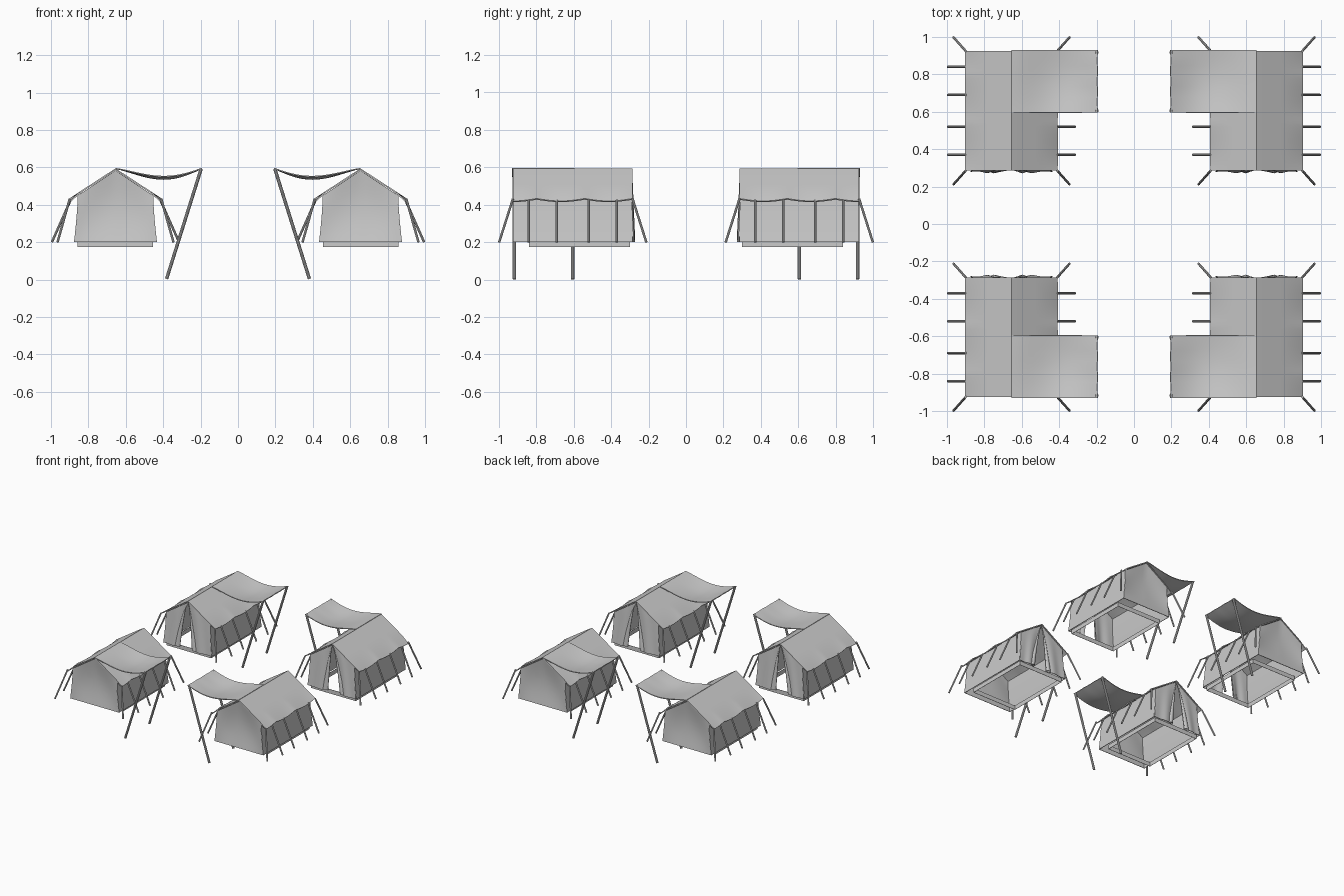
import bpy, bmesh, math
from mathutils import Vector

if "Cube" in bpy.data.objects:
    bpy.data.objects.remove(bpy.data.objects["Cube"])

# One tent is built in the (-x, +y) quarter, then mirrored to all four
CX, Y0, Y1 = -0.655, 0.285, 0.925
EAVE_X, EAVE_Z, RIDGE_Z = 0.245, 0.43, 0.59
SIDE_ROPES = (0.37, 0.52, 0.69, 0.84)


def finish(name, bm, thickness=0):
    bmesh.ops.recalc_face_normals(bm, faces=bm.faces)
    me = bpy.data.meshes.new(name)
    bm.to_mesh(me)
    bm.free()
    ob = bpy.data.objects.new(name, me)
    bpy.context.collection.objects.link(ob)
    bpy.ops.object.select_all(action='DESELECT')
    bpy.context.view_layer.objects.active = ob
    ob.select_set(True)
    if thickness:
        m = ob.modifiers.new("thickness", 'SOLIDIFY')
        m.thickness = thickness
        m.offset = 0
        bpy.ops.object.modifier_apply(modifier=m.name)
    bpy.ops.object.shade_smooth_by_angle(angle=math.radians(35))
    m = ob.modifiers.new("four_tents", 'MIRROR')
    m.use_axis = (True, True, False)
    m.use_mirror_merge = False
    return ob


def sheet(name, nu, nv, f, thickness=0.004):
    """Cloth sheet from a function of u, v in 0..1"""
    bm = bmesh.new()
    vs = [[bm.verts.new(f(i / nu, j / nv)) for j in range(nv + 1)] for i in range(nu + 1)]
    for i in range(nu):
        for j in range(nv):
            bm.faces.new((vs[i][j], vs[i + 1][j], vs[i + 1][j + 1], vs[i][j + 1]))
    return finish(name, bm, thickness)


def rods(name, pairs, r, sides=8):
    bm = bmesh.new()
    for a, b in pairs:
        a, b = Vector(a), Vector(b)
        d = b - a
        rot = d.to_track_quat('Z', 'Y').to_matrix().to_4x4()
        rot.translation = (a + b) / 2
        bmesh.ops.create_cone(bm, cap_ends=True, segments=sides, radius1=r, radius2=r,
                              depth=d.length, matrix=rot)
    return finish(name, bm)


def half_width(v):
    return 0.2 + 0.02 * (1 - v) ** 1.5


def under_roof(dx):
    return 0.583 - 0.66 * abs(dx)


# Roof: two slopes with a scalloped eave
def roof(u, v):
    t = u * 2 - 1
    y = Y0 + v * (Y1 - Y0)
    drop = 0.013 * abs(math.sin(2.5 * math.pi * v)) * max(0, abs(t) - 0.75) * 4
    return (CX + t * EAVE_X, y, RIDGE_Z - abs(t) * (RIDGE_Z - EAVE_Z) - drop)


sheet("roof", 8, 30, roof, 0.008)

# Long side walls
for s, label in ((-1, "outer"), (1, "inner")):
    def side(u, v, s=s):
        y = Y0 + 0.005 + u * (Y1 - Y0 - 0.01) + (u - 0.5) * 0.01 * (1 - v)
        return (CX + s * half_width(v), y, 0.2 + v * (under_roof(0.2) - 0.2))
    sheet(label + "_side_wall", 12, 8, side)


# Closed end wall
def back(u, v):
    t = u * 2 - 1
    top = under_roof(0.2 * t)
    bulge = 0.018 * math.sin(math.pi * v) * (1 - t * t)
    return (CX + t * half_width(v), Y1 - 0.005 - bulge + 0.003 * (1 - v), 0.2 + v * (top - 0.2))


sheet("back_wall", 16, 8, back)

# Open end: two door curtains parting from the apex, with folds
for s, gap, label in ((-1, 0.075, "left"), (1, 0.04, "right")):
    def curtain(u, v, s=s, gap=gap):
        outer = half_width(v)
        inner = gap * (1 - v) ** 0.6
        top = under_roof(0.2 * (1 - u))
        fold = 0.010 * u * math.sin(u * 8) * (1 - v) ** 0.7
        y = Y0 + 0.008 - 0.012 * (1 - v) + fold
        return (CX + s * (outer + u * (inner - outer)), y, 0.2 + v * (top - 0.2))
    sheet(label + "_door_curtain", 16, 10, curtain)

    # Folded back edge of each curtain
    def flap(u, v, s=s, gap=gap):
        inner = gap * (1 - v) ** 0.6
        x = inner + u * 0.04 * (1 - v)
        y = Y0 + 0.004 - 0.016 * (1 - v) * (0.4 + 0.6 * math.sin(math.pi * u))
        return (CX + s * x, y, 0.205 + v * 0.37)
    sheet(label + "_door_flap", 6, 10, flap)


# Awning: sagging sheet from the ridge to the slanted poles
def awning(u, v):
    sag = 0.05 * math.sin(math.pi * u ** 1.2) * (0.85 + 0.3 * math.sin(math.pi * v))
    pull = 0.003 * u * abs(math.sin(3 * math.pi * v))
    return (CX + u * 0.462 - pull, 0.595 + v * 0.335, 0.594 - sag)


sheet("awning", 16, 12, awning, 0.006)

# Awning poles
rods("awning_pole", [((-0.382, y, 0.003), (-0.197, y, 0.592)) for y in (0.605, 0.917)], 0.009, 10)

# Guy ropes: along the sides and at the four corners
ropes = []
for s in (-1, 1):
    ex = CX + s * EAVE_X
    for y in SIDE_ROPES:
        ropes.append(((ex - s * 0.005, y, 0.425), (ex + s * 0.095, y, 0.2)))
    for y, d in ((Y0, -1), (Y1, 1)):
        ropes.append(((ex, y, 0.43), (ex + s * 0.065, y + d * 0.073, 0.2)))
rods("guy_ropes", ropes, 0.0065)

# Floor skirt: a low open frame under the walls
bm = bmesh.new()
bmesh.ops.create_cube(bm, size=1)
bmesh.ops.delete(bm, geom=[f for f in bm.faces if abs(f.normal.z) > 0.5], context='FACES_ONLY')
bmesh.ops.scale(bm, vec=(0.402, 0.537, 0.035), verts=bm.verts)
bmesh.ops.translate(bm, vec=(-0.657, 0.57, 0.1905), verts=bm.verts)
finish("floor_skirt", bm, 0.003)
